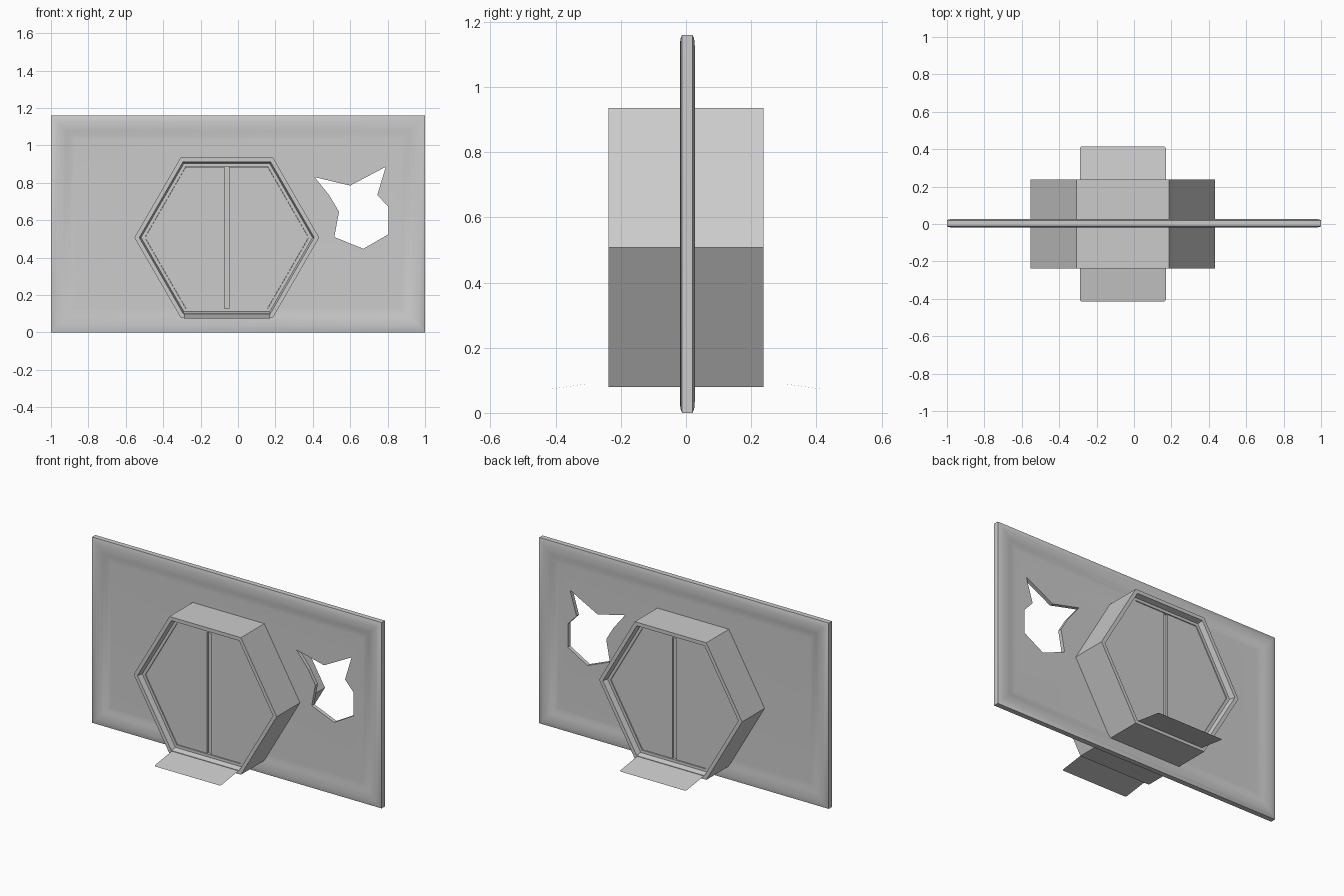
import bpy, bmesh, math

if "Cube" in bpy.data.objects:
    bpy.data.objects.remove(bpy.data.objects["Cube"])

CX, CZ = -0.06, 0.507      # centre of the hexagonal doorway
R = 0.494                  # outer hexagon radius


def make_object(name, bm, smooth=False):
    bmesh.ops.recalc_face_normals(bm, faces=bm.faces)
    mesh = bpy.data.meshes.new(name)
    bm.to_mesh(mesh)
    bm.free()
    ob = bpy.data.objects.new(name, mesh)
    bpy.context.collection.objects.link(ob)
    bpy.context.view_layer.objects.active = ob
    ob.select_set(True)
    if smooth:
        bpy.ops.object.shade_smooth_by_angle(angle=math.radians(40))
    ob.select_set(False)
    return ob


def loft(name, rings, smooth=False):
    """Bridge equal-length rings of points and cap both ends."""
    bm = bmesh.new()
    loops = [[bm.verts.new(p) for p in ring] for ring in rings]
    n = len(loops[0])
    for a, b in zip(loops, loops[1:]):
        for i in range(n):
            j = (i + 1) % n
            bm.faces.new((a[i], a[j], b[j], b[i]))
    bm.faces.new(loops[0])
    bm.faces.new(loops[-1])
    return make_object(name, bm, smooth)


def prism(name, outline, y0, y1):
    return loft(name, [[(x, y, z) for x, z in outline] for y in (y0, y1)])


def rect(inset, y):
    x, z0, z1 = 1 - inset, inset, 1.16 - inset
    return [(-x, y, z0), (x, y, z0), (x, y, z1), (-x, y, z1)]


def hexagon(r, y):
    return [(CX + r * math.cos(k * math.pi / 3), y,
             CZ + r * math.sin(k * math.pi / 3)) for k in range(6)]


# Wall panel with a rounded border and a shallow recess on both faces
YC = 0.004
border = [(0.13, 0.012), (0.10, 0.013), (0.08, 0.018), (0.06, 0.022),
          (0.035, 0.023), (0.012, 0.021), (0.0, 0.016)]
rings = [rect(i, YC - h) for i, h in border]
rings += [rect(i, YC + h) for i, h in reversed(border)]
wall = loft("wall_panel", rings, smooth=True)

# Jagged breach in the wall
breach = [(0.41, 0.83), (0.60, 0.785), (0.79, 0.885), (0.745, 0.735),
          (0.805, 0.67), (0.805, 0.525), (0.67, 0.447), (0.515, 0.51),
          (0.54, 0.645), (0.49, 0.73)]
cutter = prism("breach_cutter", breach, -0.2, 0.2)
cutter.hide_render = True
cut = wall.modifiers.new("breach", 'BOOLEAN')
cut.operation = 'DIFFERENCE'
cut.solver = 'EXACT'
cut.object = cutter
bpy.context.view_layer.objects.active = wall
bpy.ops.object.modifier_apply(modifier=cut.name)
bpy.data.objects.remove(cutter)

# Hexagonal door frame with a stepped rim on each side
rim = [(0.438, 0.188), (0.438, 0.205), (0.458, 0.205), (0.468, 0.238), (R, 0.238)]
rings = [hexagon(r, -y) for r, y in rim] + [hexagon(r, y) for r, y in reversed(rim)]
loft("door_frame", rings)

# Two door leaves separated by a narrow gap
d = 0.437
a = d * math.sqrt(3) / 2
for side, name in ((-1, "door_left"), (1, "door_right")):
    leaf = [(0.013, -a), (d / 2, -a), (d, 0), (d / 2, a), (0.013, a)]
    prism(name, [(CX + side * x, CZ + z) for x, z in leaf], -0.2, 0.2)

# Thin sloping ramps at the foot of the doorway, with clipped outer corners
for side, name in ((-1, "ramp_front"), (1, "ramp_back")):
    x0, x1, c = CX - 0.23, CX + 0.23, 0.008
    plan = [(x0, 0.205, 0.103), (x1, 0.205, 0.103), (x1, 0.407, 0.0745),
            (x1 - c, 0.415, 0.073), (x0 + c, 0.415, 0.073), (x0, 0.407, 0.0745)]
    bm = bmesh.new()
    face = bm.faces.new([bm.verts.new((x, side * y, z)) for x, y, z in plan])
    make_object(name, bm)
